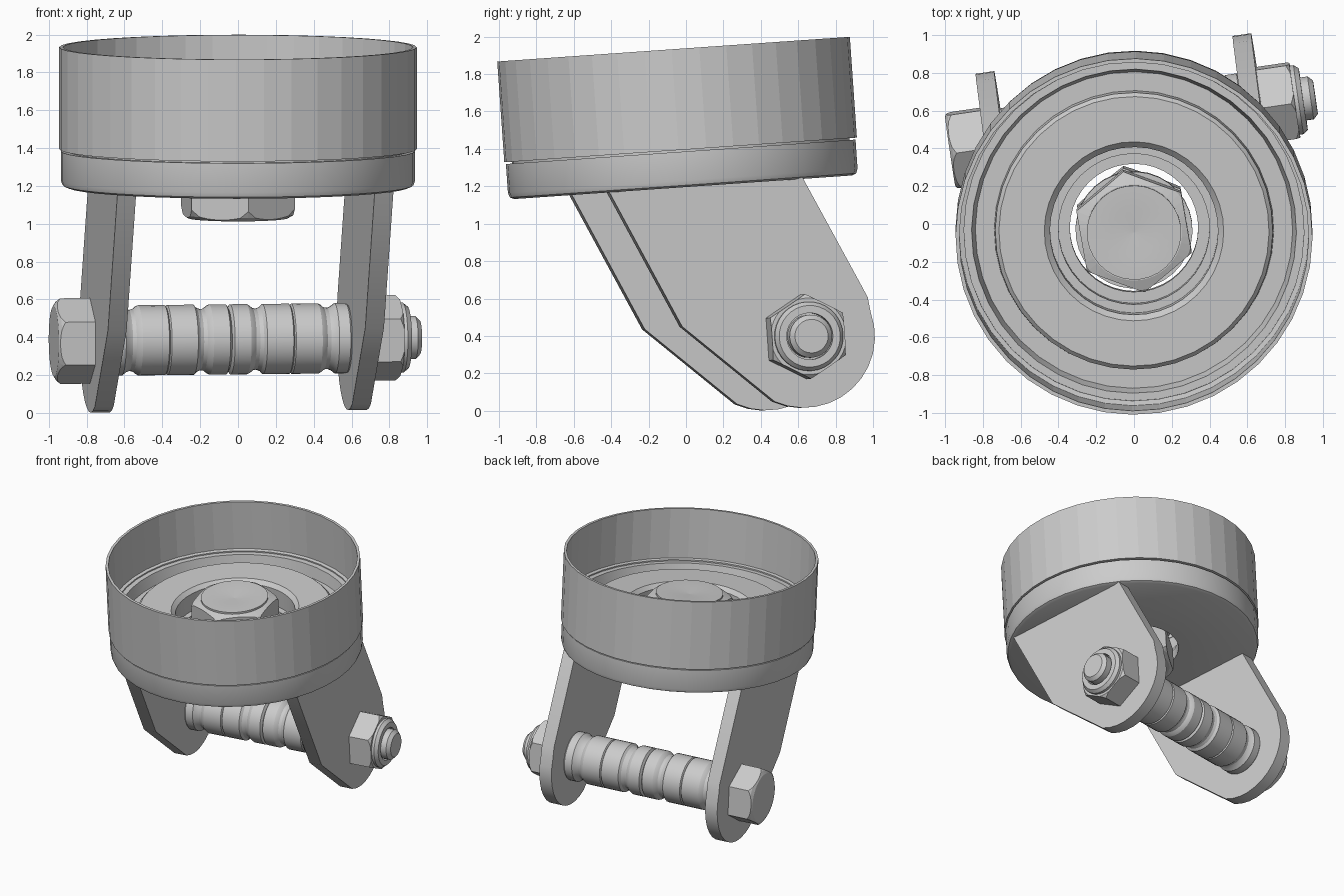
import bpy, bmesh
from math import sin, cos, pi, radians
from mathutils import Matrix

if "Cube" in bpy.data.objects:
    bpy.data.objects.remove(bpy.data.objects["Cube"])

# The caster is tilted 4 degrees backwards and its fork swivelled by 8.4 degrees
FRAME = (Matrix.Translation((0, -0.015, 1.195))
         @ Matrix.Rotation(radians(4), 4, 'X') @ Matrix.Rotation(radians(8.4), 4, 'Z'))
AXLE = FRAME @ Matrix.Translation((0.017, 0.482, -0.842)) @ Matrix.Rotation(pi / 2, 4, 'Y')


def finish(name, bm, matrix, smooth=True):
    bmesh.ops.recalc_face_normals(bm, faces=bm.faces)
    me = bpy.data.meshes.new(name)
    bm.to_mesh(me)
    bm.free()
    ob = bpy.data.objects.new(name, me)
    bpy.context.collection.objects.link(ob)
    ob.matrix_world = matrix
    if smooth:
        bpy.ops.object.select_all(action='DESELECT')
        ob.select_set(True)
        bpy.context.view_layer.objects.active = ob
        bpy.ops.object.shade_smooth_by_angle(angle=radians(25))
    return ob


def lathe(name, profile, matrix, segs=40, ring=False, phase=0.0, smooth=True):
    """Revolve (radius, height) points about local z; ring closes the section, otherwise ends are capped."""
    bm = bmesh.new()
    rows = []
    for r, h in profile:
        rows.append([bm.verts.new((r * cos(phase + 2 * pi * i / segs),
                                   r * sin(phase + 2 * pi * i / segs), h)) for i in range(segs)])
    pairs = list(zip(rows, rows[1:]))
    if ring:
        pairs.append((rows[-1], rows[0]))
    for a, b in pairs:
        for i in range(segs):
            j = (i + 1) % segs
            bm.faces.new((a[i], a[j], b[j], b[i]))
    if not ring:
        bm.faces.new(rows[0][::-1])
        bm.faces.new(rows[-1])
    return finish(name, bm, matrix, smooth)


def hex_part(name, corner, profile, matrix, phase=0.0):
    """Hexagonal bar trimmed by a turned profile, giving the rounded nut chamfers."""
    lo, hi = profile[0][1], profile[-1][1]
    bar = lathe(name, [(corner, lo), (corner, hi)], matrix, 6, phase=phase, smooth=False)
    cutter = lathe(name + "_cutter", profile, matrix, 48, phase=0.03, smooth=False)
    cutter.hide_render = True
    mod = bar.modifiers.new("chamfer", 'BOOLEAN')
    mod.operation, mod.object, mod.solver = 'INTERSECT', cutter, 'EXACT'
    bpy.context.view_layer.update()
    result = bpy.data.meshes.new_from_object(bar.evaluated_get(bpy.context.evaluated_depsgraph_get()))
    bar.modifiers.clear()
    bar.data = result
    bpy.data.objects.remove(cutter)


# Upper cup wall and lower bearing ring
lathe("cup_wall", [(0.945, 0.20), (0.945, 0.74), (0.925, 0.74), (0.925, 0.345),
                   (0.90, 0.34), (0.90, 0.20)], FRAME, 40, ring=True, smooth=False)
lathe("bearing_ring", [(0.34, 0), (0.905, 0), (0.928, 0.01), (0.937, 0.035), (0.937, 0.19),
                       (0.905, 0.19), (0.905, 0.33), (0.86, 0.33), (0.84, 0.24), (0.74, 0.24),
                       (0.735, 0.32), (0.715, 0.34), (0.475, 0.34), (0.445, 0.31),
                       (0.445, 0.17), (0.40, 0.17), (0.40, 0.08), (0.34, 0.08)],
      FRAME, 40, ring=True)

# Centre pivot bolt: hex head below, hex nut with a conical recess above
hex_part("pivot_head", 0.32, [(0.265, -0.165), (0.30, -0.145), (0.325, -0.10), (0.325, 0.06)],
         FRAME, radians(31.6))
lathe("pivot_shank", [(0.24, 0.05), (0.24, 0.26)], FRAME, 32)
lathe("pivot_washer", [(0.31, 0.2), (0.31, 0.25)], FRAME, 32)
hex_part("pivot_nut", 0.325, [(0.33, 0.25), (0.33, 0.38), (0.31, 0.405), (0.255, 0.425)],
         FRAME, radians(31.6))
lathe("pivot_recess", [(0.25, 0.42), (0.25, 0.44), (0.122, 0.44), (0.004, 0.427)], FRAME, 32)

# Two fork plates: slanted sides and a rounded axle end
outline = [(0.53, 0.02), (0.842, -0.655)]
for k in range(13):
    a = radians(16 - k * 134 / 12)
    outline.append((0.482 + 0.385 * cos(a), -0.842 + 0.38 * sin(a)))
outline += [(-0.169, -0.743), (-0.52, 0.02)]
for side, u in (("left", -0.72), ("right", 0.655)):
    bm = bmesh.new()
    face = bm.faces.new([bm.verts.new((u, v, w)) for v, w in outline])
    ext = bmesh.ops.extrude_face_region(bm, geom=[face])
    bmesh.ops.translate(bm, vec=(0.1, 0, 0),
                        verts=[g for g in ext["geom"] if isinstance(g, bmesh.types.BMVert)])
    finish("fork_plate_" + side, bm, FRAME)

# Grooved spacer sleeve between the plates, mirrored about its middle
half = [(0.165, 0.0), (0.186, 0.012), (0.186, 0.10), (0.178, 0.115), (0.165, 0.13),
        (0.162, 0.15), (0.17, 0.17), (0.186, 0.185), (0.186, 0.325), (0.176, 0.332),
        (0.186, 0.339), (0.186, 0.48), (0.178, 0.495), (0.165, 0.51), (0.162, 0.53),
        (0.17, 0.55), (0.186, 0.57), (0.186, 0.63), (0.178, 0.64)]
lathe("axle_sleeve", [(r, -h) for r, h in half[:0:-1]] + half, AXLE, 32)

# Axle bolt: head on the left, lock nut and threaded end on the right
hex_part("axle_head", 0.227, [(0.185, -0.93), (0.21, -0.915), (0.232, -0.89), (0.232, -0.73)],
         AXLE)
lathe("axle_shank", [(0.115, -0.75), (0.115, 1.0), (0.09, 1.025)], AXLE, 24)
hex_part("axle_nut", 0.227, [(0.232, 0.73), (0.232, 0.89), (0.205, 0.915)], AXLE)
lathe("axle_nut_collar", [(0.185, 0.90), (0.185, 0.935), (0.165, 0.96), (0.125, 0.96),
                          (0.125, 0.90)], AXLE, 32, ring=True)
